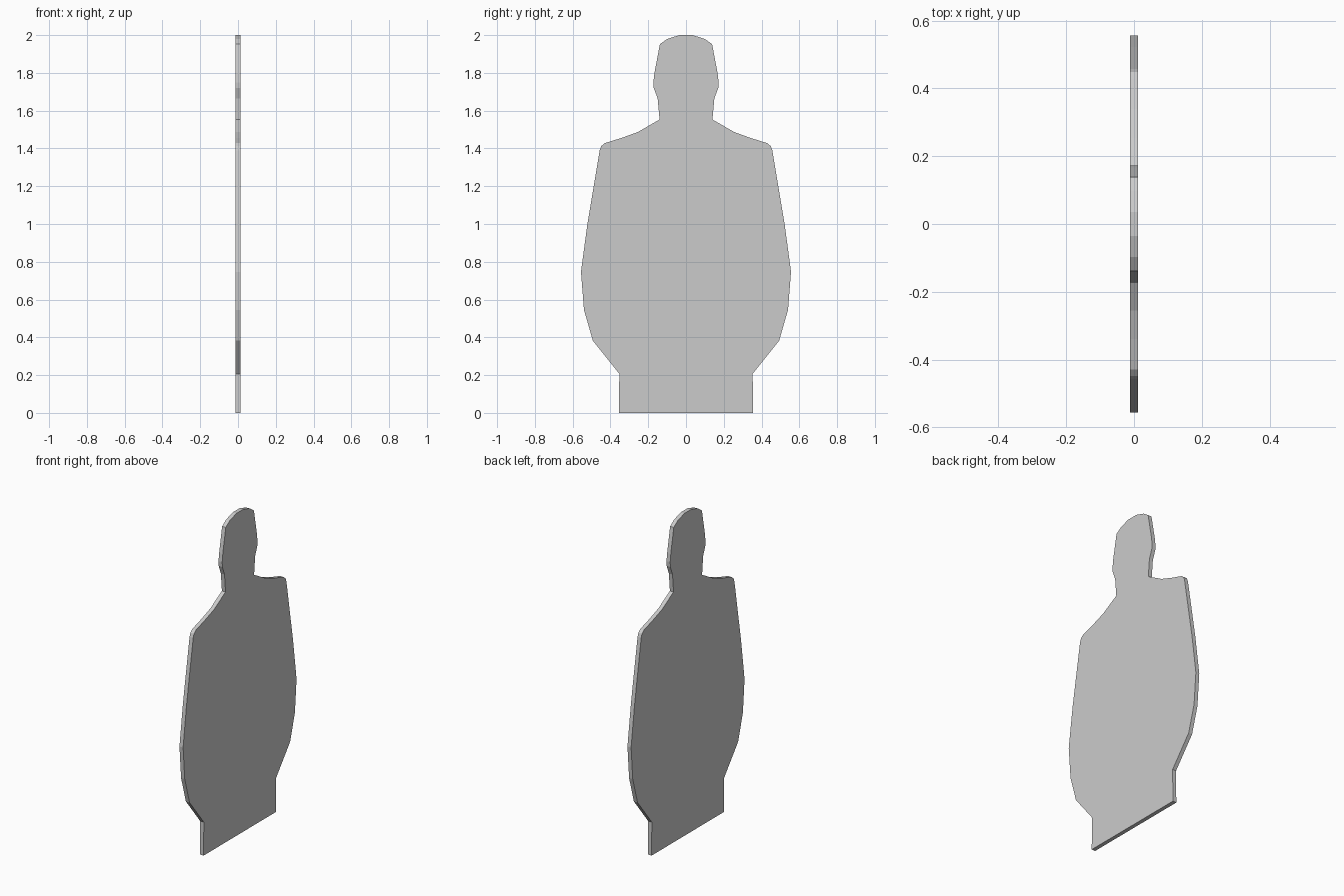
import bpy, bmesh

if "Cube" in bpy.data.objects:
    bpy.data.objects.remove(bpy.data.objects["Cube"])

HALF_THICKNESS = 0.0125

# Right half of the silhouette, base to crown, as (y, z)
half = [(0.355, 0.0), (0.353, 0.207), (0.493, 0.382), (0.54, 0.545),
        (0.556, 0.747), (0.522, 1.0), (0.457, 1.39), (0.449, 1.412),
        (0.43, 1.428), (0.34, 1.456), (0.255, 1.487), (0.14, 1.553),
        (0.15, 1.665), (0.171, 1.72), (0.173, 1.75), (0.167, 1.80),
        (0.138, 1.953), (0.098, 1.98), (0.035, 2.0)]

# Mirror the half into a closed outline
outline = half + [(-y, z) for y, z in reversed(half)]

# Flat silhouette board, extruded through its thickness
bm = bmesh.new()
face = bm.faces.new([bm.verts.new((-HALF_THICKNESS, y, z)) for y, z in outline])
extruded = bmesh.ops.extrude_face_region(bm, geom=[face], use_keep_orig=True)
moved = [g for g in extruded["geom"] if isinstance(g, bmesh.types.BMVert)]
bmesh.ops.translate(bm, verts=moved, vec=(2 * HALF_THICKNESS, 0, 0))
bmesh.ops.recalc_face_normals(bm, faces=bm.faces)

mesh = bpy.data.meshes.new("silhouette_board")
bm.to_mesh(mesh)
bm.free()
board = bpy.data.objects.new("silhouette_board", mesh)
bpy.context.collection.objects.link(board)
